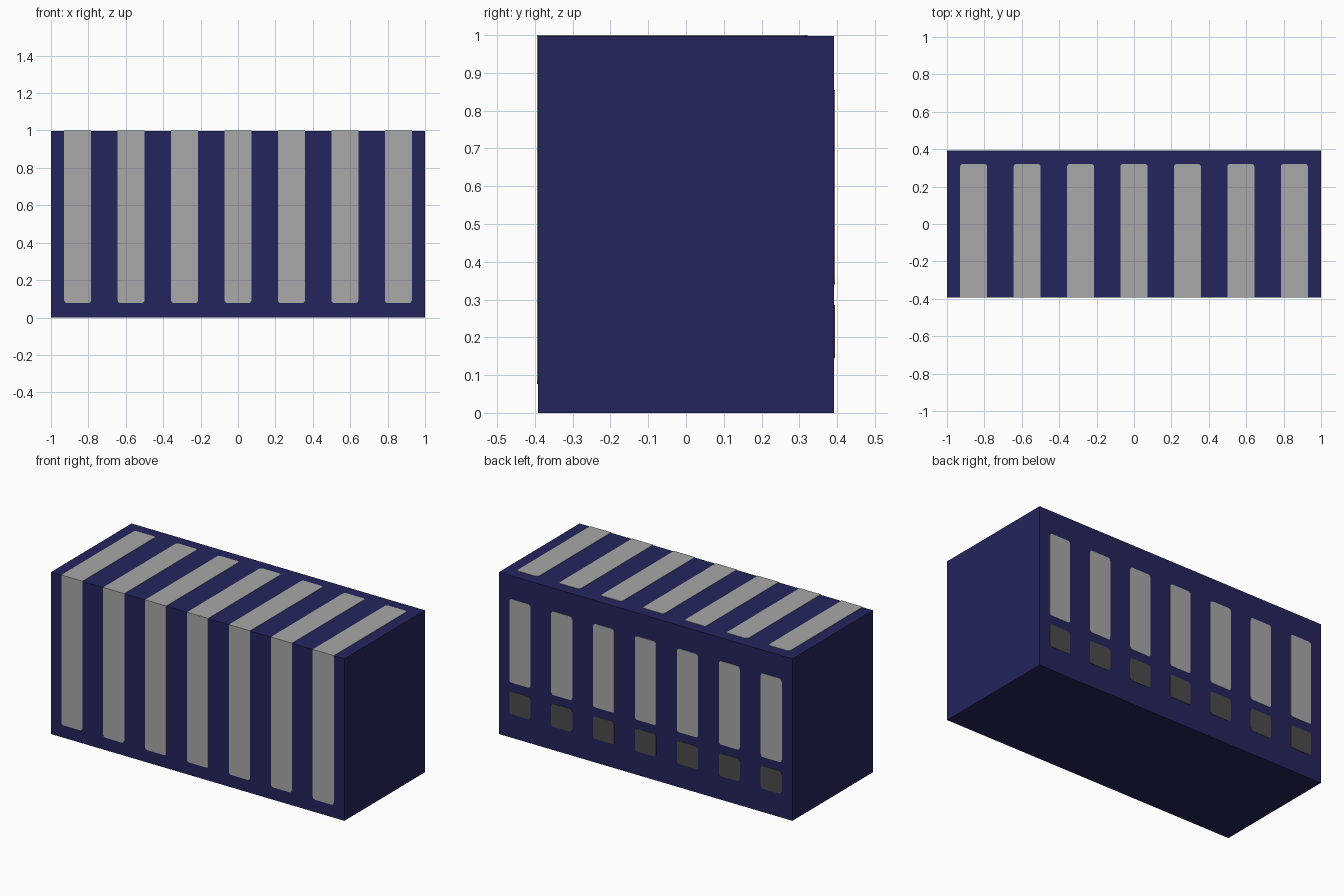
import bpy, bmesh, math
from mathutils import Vector

if "Cube" in bpy.data.objects:
    bpy.data.objects.remove(bpy.data.objects["Cube"])

W, D, H = 1.0, 0.392, 0.998   # half width, half depth, height
T = 0.002                     # plate thickness
COUNT = 7
PITCH = 2 * W / COUNT
HALF = 0.072                  # half width of a stripe


def material(name, colour):
    m = bpy.data.materials.new(name)
    m.diffuse_color = (*colour, 1)
    m.use_nodes = True
    m.node_tree.nodes["Principled BSDF"].inputs["Base Color"].default_value = m.diffuse_color
    return m


navy = material("navy", (0.018, 0.018, 0.112))
light_grey = material("light grey", (0.392, 0.392, 0.392))
dark_grey = material("dark grey", (0.07, 0.07, 0.07))


def finish(name, bm, mat):
    mesh = bpy.data.meshes.new(name)
    bmesh.ops.recalc_face_normals(bm, faces=bm.faces)
    bm.to_mesh(mesh)
    bm.free()
    mesh.materials.append(mat)
    ob = bpy.data.objects.new(name, mesh)
    bpy.context.collection.objects.link(ob)


def outline(cx, lo, hi, r_lo, r_hi, steps=4):
    """Rectangle from lo to hi with rounded corners (radius 0 = square)."""
    pts = []
    for sx, v, r, sv, start in ((1, lo, r_lo, 1, -90), (1, hi, r_hi, -1, 0),
                                (-1, hi, r_hi, -1, 90), (-1, lo, r_lo, 1, 180)):
        for i in range(steps + 1 if r else 1):
            a = math.radians(start + 90 * i / steps)
            pts.append((cx + sx * (HALF - r) + r * math.cos(a),
                        v + sv * r + r * math.sin(a)))
    return pts


def plates(name, mat, place, normal, lo, hi, r_lo, r_hi):
    bm = bmesh.new()
    for i in range(COUNT):
        cx = (i - (COUNT - 1) / 2) * PITCH
        pts = outline(cx, lo, hi, r_lo, r_hi)
        face = bm.faces.new([bm.verts.new(place(u, v)) for u, v in pts])
        ext = bmesh.ops.extrude_face_region(bm, geom=[face], use_keep_orig=True)
        verts = [g for g in ext["geom"] if isinstance(g, bmesh.types.BMVert)]
        bmesh.ops.translate(bm, verts=verts, vec=Vector(normal) * T)
    finish(name, bm, mat)


# Main block
bm = bmesh.new()
bmesh.ops.create_cube(bm, size=1)
for v in bm.verts:
    v.co = (v.co.x * 2 * W, v.co.y * 2 * D, (v.co.z + 0.5) * H)
finish("main_block", bm, navy)

# Stripes running up the front and over the top
plates("front_stripes", light_grey, lambda u, v: (u, -D, v), (0, -1, 0), 0.077, H + T, 0.016, 0)
plates("top_stripes", light_grey, lambda u, v: (u, v, H), (0, 0, 1), -D - T, 0.322, 0, 0.016)

# Tall and small panels on the back
plates("back_tall_panels", light_grey, lambda u, v: (u, D, v), (0, 1, 0), 0.34, 0.855, 0.016, 0.016)
plates("back_small_panels", dark_grey, lambda u, v: (u, D, v), (0, 1, 0), 0.145, 0.285, 0.016, 0.016)
